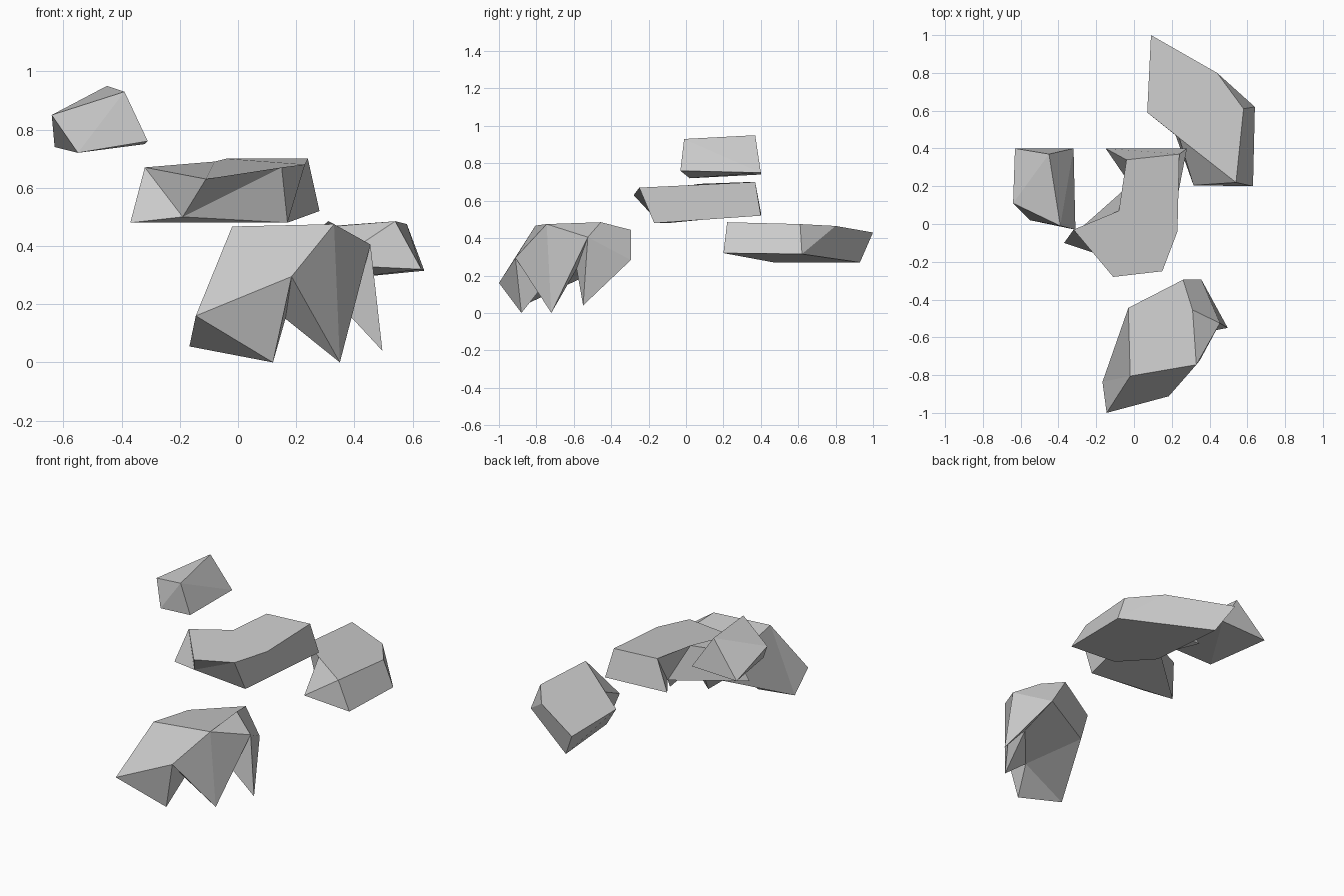
import bpy
import bmesh

cube = bpy.data.objects.get("Cube")
if cube:
    bpy.data.objects.remove(cube, do_unlink=True)

# One plain stone material shared by every rock
stone = bpy.data.materials.new("stone_grey")
stone.use_nodes = True
GREY = (0.6, 0.6, 0.6, 1)
stone.diffuse_color = GREY
stone.node_tree.nodes["Principled BSDF"].inputs["Base Color"].default_value = GREY


def rock(name, corners, facets=None):
    """Flat-faced rock: corners are lettered a, b, c... and each facet is a
    word of corner letters. Without facets the rock is the convex hull."""
    bm = bmesh.new()
    verts = [bm.verts.new(p) for p in corners]
    if facets is None:
        bmesh.ops.convex_hull(bm, input=verts)
        bmesh.ops.dissolve_limit(bm, angle_limit=0.03, verts=bm.verts, edges=bm.edges)
    else:
        for word in facets.split():
            bm.faces.new([verts[ord(letter) - ord("a")] for letter in word])
    bmesh.ops.recalc_face_normals(bm, faces=bm.faces)
    mesh = bpy.data.meshes.new(name)
    bm.to_mesh(mesh)
    bm.free()
    mesh.materials.append(stone)
    obj = bpy.data.objects.new(name, mesh)
    bpy.context.scene.collection.objects.link(obj)
    return obj


# Small convex rock, highest of the group
rock("upper_rock", [
    (-.64, .11, .85), (-.45, .37, .95), (-.39, -.01, .93), (-.31, -.03, .76),
    (-.32, .40, .75), (-.55, .02, .72), (-.63, .40, .74)])

# Bent slab: seven corners around the top, six around the base
slab_top = [
    (-.32, -.03, .67), (-.11, -.28, .63), (.15, -.25, .67), (.23, -.04, .68),
    (.24, .37, .70), (-.04, .34, .70), (-.08, .07, .69)]
slab_base = [
    (-.37, -.10, .48), (-.19, -.16, .50), (.17, -.17, .48), (.28, .40, .52),
    (-.15, .40, .54), (-.02, .21, .51)]
rock("middle_slab", slab_top + slab_base,
     "abcdefg "                       # top
     "ahi aib bci cji cjked "         # front and left-hand side
     "eklf flm fmg gmha "             # back and inner bend
     "hij hjm jkm klm")               # underside

# Curved slab at the back: six corners on top, five on the base
back_top = [
    (.09, 1, .43), (.44, .80, .465), (.58, .61, .475), (.54, .22, .485),
    (.24, .455, .46), (.07, .59, .45)]
back_base = [
    (.64, .62, .315), (.63, .20, .32), (.315, .205, .335), (.22, .47, .27),
    (.18, .93, .27)]
rock("back_slab", back_top + back_base,
     "abcdef "                        # top
     "bcg abgk cdhg dih "             # outer sides
     "dei eji efj fkj fak "           # inner sides
     "ghijk")                         # underside

# Front rock: a cap over three pointed feet with notches between them
cap = [
    (-.02, -.805, .467), (.33, -.745, .475), (.31, -.455, .485),
    (.26, -.295, .444), (-.03, -.444, .40), (.455, -.525, .405)]
feet = [
    (-.145, -1, .16), (-.167, -.836, .055), (.12, -.88, 0), (.184, -.912, .295),
    (.35, -.72, 0), (.496, -.55, .04)]
inside = [
    (.357, -.295, .283), (.01, -.455, .235), (.163, -.76, .15), (.315, -.585, .235)]
rock("front_rock", cap + feet + inside,
     "abcde bcf cdmf "                # cap
     "abjg gji gih "                  # first foot
     "bkj bfk fpk jko joi "           # middle foot and first notch
     "fml flp lmp "                   # last foot
     "kpo oih nohh".replace("nohh", "noh") + " "
     "nmpo edmn eahn agh")            # hollow underside, back and left side
